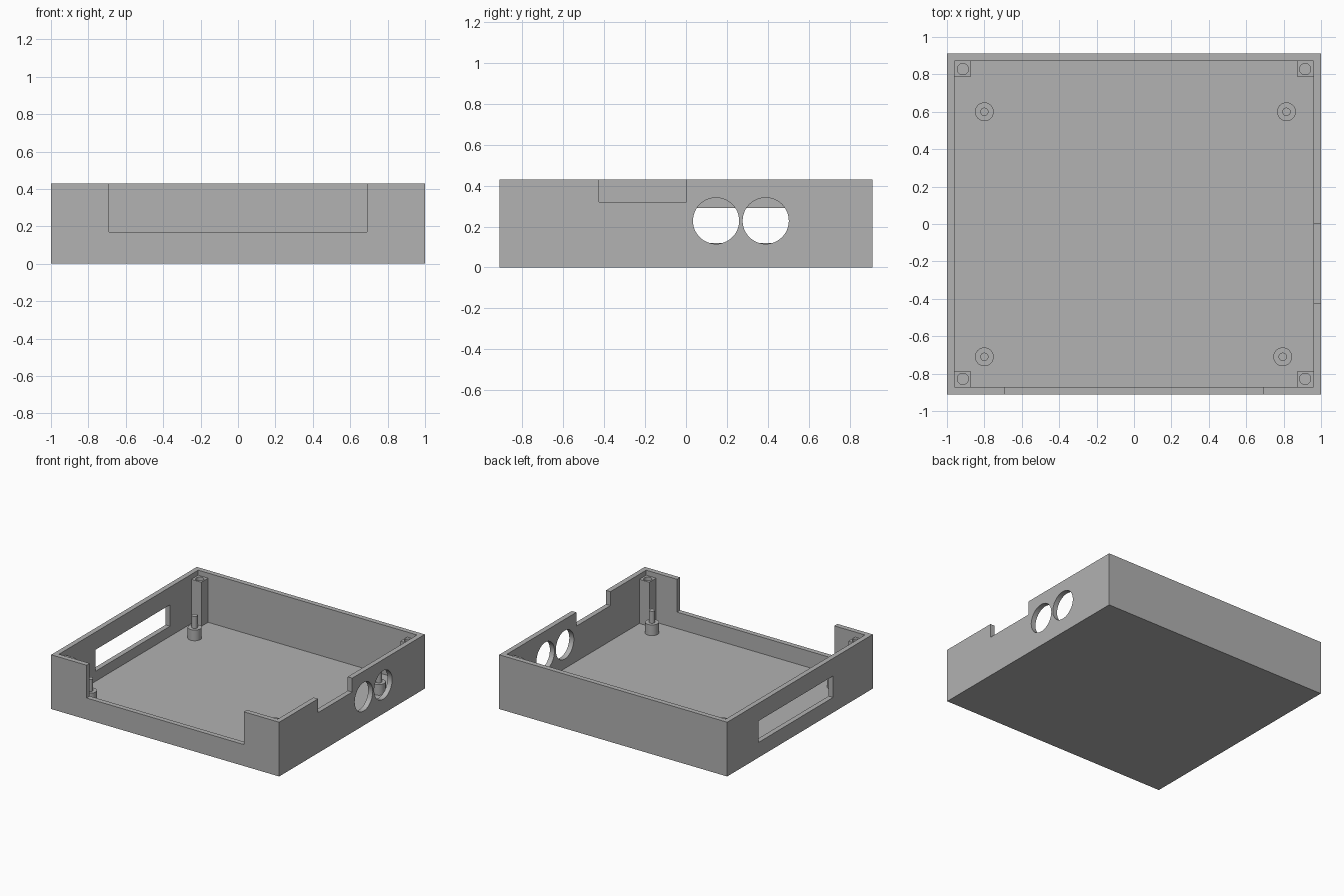
import bpy
import math

default = bpy.data.objects.get("Cube")
if default:
    bpy.data.objects.remove(default, do_unlink=True)

# Overall measures
HX, HY, HEIGHT = 1.0, 0.912, 0.43
WALL, FLOOR = 0.04, 0.04
IX, IY = HX - WALL, HY - WALL

grey = bpy.data.materials.new("plain grey")
grey.use_nodes = True
colour = (0.445, 0.445, 0.445, 1)
grey.diffuse_color = colour
grey.node_tree.nodes["Principled BSDF"].inputs["Base Color"].default_value = colour


def finish(obj, name):
    obj.name = name
    obj.data.materials.clear()
    obj.data.materials.append(grey)
    return obj


def box(name, low, high):
    """Box between two opposite corners."""
    centre = [(a + b) / 2 for a, b in zip(low, high)]
    bpy.ops.mesh.primitive_cube_add(size=1, location=centre)
    obj = bpy.context.object
    obj.scale = [b - a for a, b in zip(low, high)]
    bpy.ops.object.transform_apply(location=True, rotation=False, scale=True)
    return finish(obj, name)


def rod(name, x, y, z0, z1, radius):
    """Upright cylinder from z0 to z1."""
    bpy.ops.mesh.primitive_cylinder_add(
        vertices=48, radius=radius, depth=z1 - z0, location=(x, y, (z0 + z1) / 2))
    return finish(bpy.context.object, name)


def combine(target, others, operation):
    """Apply booleans to the target and remove the helpers."""
    bpy.context.view_layer.objects.active = target
    for other in others:
        other.hide_render = True
        mod = target.modifiers.new("boolean", "BOOLEAN")
        mod.operation = operation
        mod.solver = "EXACT"
        mod.object = other
        bpy.ops.object.modifier_apply(modifier=mod.name)
        bpy.data.objects.remove(other, do_unlink=True)


def smooth(obj):
    bpy.ops.object.select_all(action="DESELECT")
    obj.select_set(True)
    bpy.context.view_layer.objects.active = obj
    bpy.ops.object.shade_smooth_by_angle(angle=math.radians(30))


# Open tray with its wall openings
tray = box("tray", (-HX, -HY, 0), (HX, HY, HEIGHT))
cutters = [
    box("cavity", (-IX, -IY, FLOOR), (IX, IY, 1)),
    box("front_notch", (-0.69, -1.1, 0.17), (0.69, -0.8, 1)),
    box("side_notch", (0.9, -0.425, 0.32), (1.1, 0.003, 1)),
    box("side_window", (-1.1, -0.415, 0.12), (-0.9, 0.52, 0.29)),
]
for y in (0.147, 0.39):
    port = rod("round_port", 1.0, y, -0.1, 0.1, 0.113)
    port.location.z = 0.228
    port.rotation_euler.y = math.pi / 2
    cutters.append(port)
bpy.context.view_layer.update()
combine(tray, cutters, "DIFFERENCE")
smooth(tray)

# Square corner posts with screw holes, sunk slightly into walls and floor
for sx, side in ((-1, "right"), (1, "left")):
    for sy, end in ((-1, "front"), (1, "back")):
        xs = sorted((sx * 0.873, sx * (IX + 0.01)))
        ys = sorted((sy * 0.787, sy * (IY + 0.01)))
        post = box(f"{end}_{side}_corner_post",
                   (xs[0], ys[0], FLOOR - 0.01), (xs[1], ys[1], 0.39))
        hole = rod("screw_hole", sx * 0.915, sy * 0.828, FLOOR + 0.01, 0.5, 0.03)
        combine(post, [hole], "DIFFERENCE")
        smooth(post)

# Board standoffs with locating pins
for name, x, y in (("back_right", -0.8, 0.6), ("back_left", 0.815, 0.6),
                   ("front_right", -0.8, -0.71), ("front_left", 0.795, -0.71)):
    smooth(rod(name + "_standoff", x, y, FLOOR - 0.01, 0.125, 0.05))
    smooth(rod(name + "_pin", x, y, 0.115, 0.22, 0.022))
